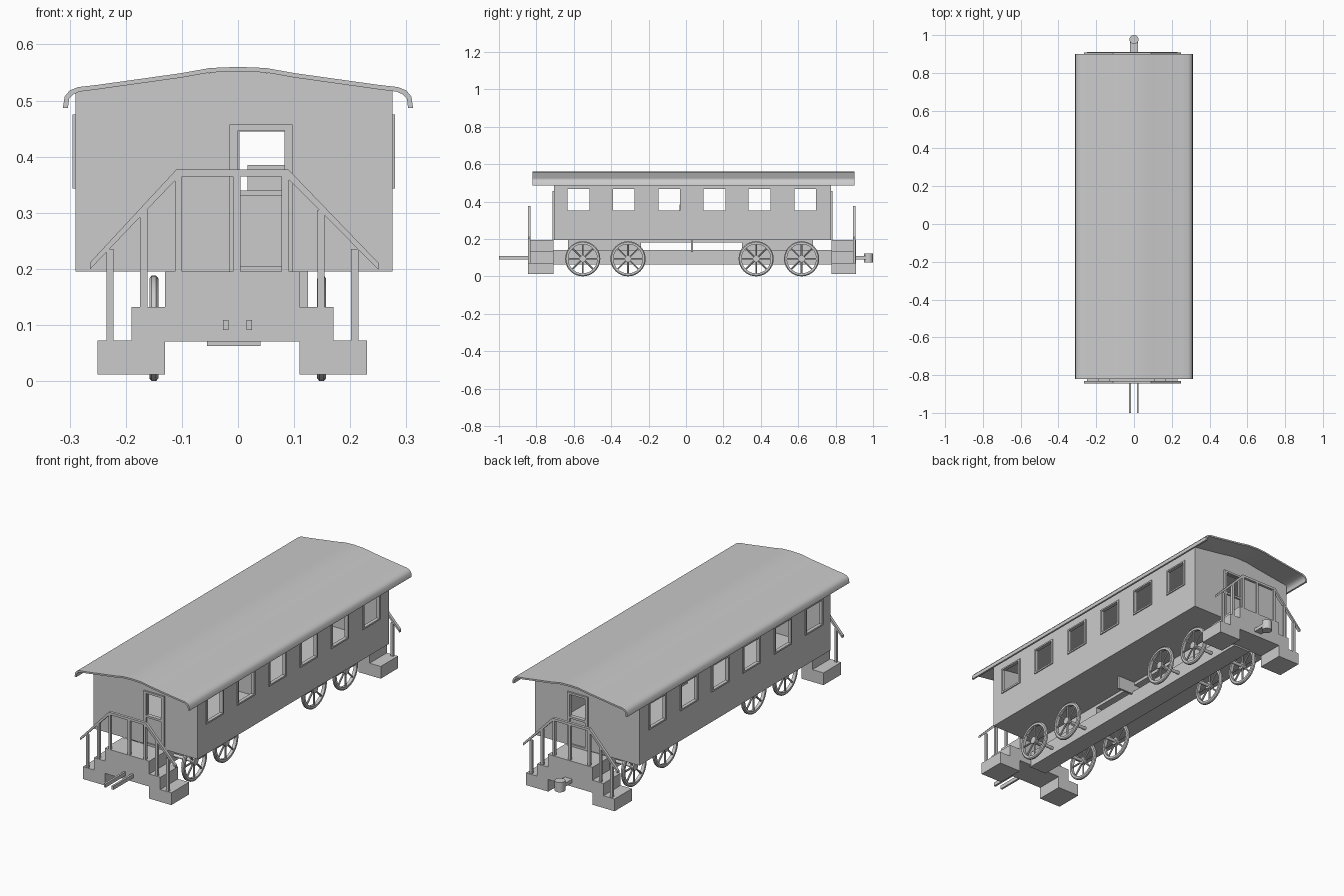
import bpy, bmesh, math
from mathutils import Vector, Matrix

if "Cube" in bpy.data.objects:
    bpy.data.objects.remove(bpy.data.objects["Cube"])


def finish(name, bm, smooth=False):
    bmesh.ops.recalc_face_normals(bm, faces=bm.faces)
    me = bpy.data.meshes.new(name)
    bm.to_mesh(me)
    bm.free()
    ob = bpy.data.objects.new(name, me)
    bpy.context.collection.objects.link(ob)
    if smooth:
        bpy.ops.object.select_all(action='DESELECT')
        ob.select_set(True)
        bpy.context.view_layer.objects.active = ob
        bpy.ops.object.shade_smooth_by_angle(angle=math.radians(35))
    return ob


def add_box(bm, x0, x1, y0, y1, z0, z1):
    m = Matrix.Translation(((x0 + x1) / 2, (y0 + y1) / 2, (z0 + z1) / 2))
    bmesh.ops.create_cube(bm, size=1, matrix=m @ Matrix.Diagonal((x1 - x0, y1 - y0, z1 - z0, 1)))


def boxes(name, items):
    bm = bmesh.new()
    for b in items:
        add_box(bm, *b)
    return finish(name, bm)


def prism(name, pts, y0, y1, smooth=False):
    """Extrude an (x, z) outline along y."""
    bm = bmesh.new()
    face = bm.faces.new([bm.verts.new((x, y0, z)) for x, z in pts])
    ext = bmesh.ops.extrude_face_region(bm, geom=[face])
    bmesh.ops.translate(bm, vec=(0, y1 - y0, 0),
                        verts=[v for v in ext['geom'] if isinstance(v, bmesh.types.BMVert)])
    return finish(name, bm, smooth)


def add_cyl(bm, a, b, r, n=16):
    a, b = Vector(a), Vector(b)
    rot = (b - a).to_track_quat('Z', 'Y').to_matrix().to_4x4()
    bmesh.ops.create_cone(bm, cap_ends=True, segments=n, radius1=r, radius2=r,
                          depth=(b - a).length, matrix=Matrix.Translation((a + b) / 2) @ rot)


# roof: curved sheet with gutters curling down at the sides
half = [(0, .56), (.05, .558), (.1, .549), (.15, .542), (.2, .535), (.25, .528),
        (.285, .524), (.3, .518), (.309, .507), (.312, .487)]
inner = [(0, .552), (.05, .55), (.1, .541), (.15, .534), (.2, .527), (.25, .52),
         (.282, .516), (.294, .511), (.301, .503), (.303, .487)]
mirror = lambda p: [(-x, z) for x, z in p[:0:-1]]
prism('roof', mirror(half) + half + inner[::-1] + [(-x, z) for x, z in inner[1:]], -.82, .9, True)

# carriage body: hollow shell with window openings
XL, XR, Y0, Y1 = -.29, .275, -.705, .775
top = [(-.25, .523), (-.2, .53), (-.1, .544), (0, .555), (.1, .544), (.2, .53), (.25, .523)]
body = prism('body', [(XL, .195), (XL, .519)] + top + [(XR, .52), (XR, .195)], Y0, Y1)
T = .012
WY = [-.575, -.333, -.09, .152, .393, .637]
cutters = [prism('cavity_cutter', [(XL + T, .207), (XL + T, .507)] + [(x, z - T) for x, z in top]
                 + [(XR - T, .508), (XR - T, .207)], Y0 + T, Y1 - T),
           boxes('door_window_cutter', [(.003, .083, -.95, .95, .34, .445)])]
cutters += [boxes('window_cutter', [(-.4, .4, y - .058, y + .058, .351, .468)]) for y in WY]
for c in cutters:
    mod = body.modifiers.new('cut', 'BOOLEAN')
    mod.operation = 'DIFFERENCE'
    mod.solver = 'EXACT'
    mod.object = c
    c.hide_render = True
    c.hide_viewport = True

# window frames on both sides
frames = []
for xa, xb in ((XL - .005, XL + .003), (XR - .003, XR + .005)):
    for y in WY:
        for s in (-1, 1):
            ys = sorted((y + s * .058, y + s * .067))
            frames.append((xa, xb, ys[0], ys[1], .343, .475))
        frames += [(xa, xb, y - .058, y + .058, .343, .351), (xa, xb, y - .058, y + .058, .468, .475)]
boxes('window_frames', frames)

# door trims on both ends
for name, a, b in (('front_door_frame', Y0 - .008, Y0 + .002), ('rear_door_frame', Y1 - .002, Y1 + .008)):
    boxes(name, [(-.015, 0, a, b, .195, .457), (.083, .097, a, b, .195, .457),
                 (0, .083, a, b, .447, .457), (0, .083, a, b, .33, .34), (0, .083, a, b, .195, .205)])

# inside stove cabinet
boxes('interior_cabinet', [(.017, .1, -.035, .088, .2, .385)])

# stepped platforms and railings at both ends
C = -.01


def platform(label, y0, y1, ry):
    right = [(.12, .195), (.12, .132), (.18, .132), (.18, .072), (.24, .072), (.24, .012),
             (.12, .012), (.12, .071)]
    outline = [(C + x, z) for x, z in right] + [(C - x, z) for x, z in right[::-1]]
    prism(label + '_steps', outline, y0, y1)
    w = .0065
    posts = [(x - w, x + w, ry - .006, ry + .006, z0, z1) for x, z0, z1 in
             ((C - .218, .07, .235), (C - .158, .13, .305), (C - .096, .19, .37), (C + .008, .19, .37),
              (C + .094, .19, .37), (C + .158, .13, .305), (C + .218, .07, .235))]
    boxes(label + '_rail_posts', posts)
    outer = [(-.254, .211), (-.1, .377), (.1, .377), (.26, .211)]
    under = [(.26, .199), (.095, .365), (-.095, .365), (-.254, .199)]
    prism(label + '_handrail', [(C + x, z) for x, z in outer + under], ry - .007, ry + .007)


platform('front', -.845, -.708, -.838)
platform('rear', .777, .91, .9)

# underframe beam, bolsters, sill and bracket
boxes('underframe', [(-.055, .04, -.715, .785, .063, .14),
                     (-.045, .03, -.63, -.24, .14, .197), (-.045, .03, .3, .68, .14, .197),
                     (-.045, .03, -.63, .68, .18, .197)])
boxes('bracket', [(0, .125, .028, .038, .13, .197)])

# spoked wheels with axles
R, N = .094, 32


def wheel(name, x, y):
    bm = bmesh.new()
    prof = [(-.008, .078), (.008, .078), (.008, R - .005), (.004, R), (-.004, R), (-.008, R - .005)]
    rings = []
    for i in range(N):
        a = 2 * math.pi * i / N
        rings.append([bm.verts.new((x + dx, y + r * math.cos(a), R + r * math.sin(a))) for dx, r in prof])
    for i in range(N):
        p, q = rings[i], rings[(i + 1) % N]
        for j in range(6):
            k = (j + 1) % 6
            bm.faces.new((p[j], p[k], q[k], q[j]))
    for i in range(8):
        a = 2 * math.pi * i / 8
        d = Vector((0, math.cos(a), math.sin(a)))
        c = Vector((x, y, R))
        add_cyl(bm, c + d * .01, c + d * .081, .0045, 8)
    add_cyl(bm, (x - .01, y, R), (x + .01, y, R), .018, 20)
    finish(name, bm, True)


for i, y in enumerate((-.552, -.31, .375, .618)):
    wheel('left_wheel_%d' % i, -.15, y)
    wheel('right_wheel_%d' % i, .149, y)
    bm = bmesh.new()
    add_cyl(bm, (-.155, y, R), (.154, y, R), .008)
    finish('axle_%d' % i, bm, True)

# couplings: two prongs in front, rod with upright pin behind
boxes('front_coupling', [(-.027, -.017, -1, -.83, .091, .109), (.015, .025, -1, -.83, .091, .109)])
bm = bmesh.new()
add_box(bm, -.02, .02, .9, .965, .091, .108)
add_cyl(bm, (0, .976, .074), (0, .976, .122), .024, 24)
finish('rear_coupling', bm, True)
